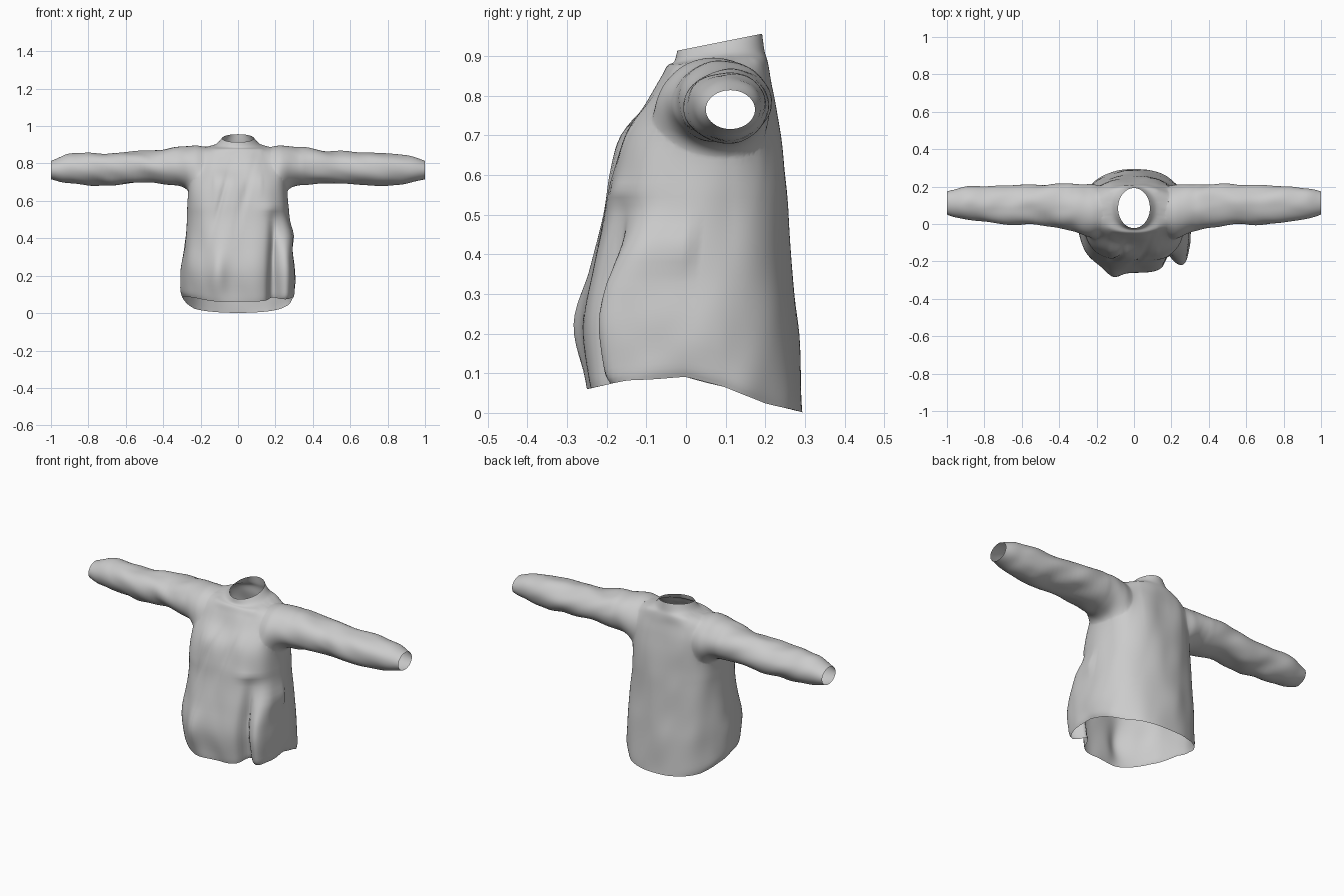
import bpy, bmesh, math
from mathutils import Vector, noise

if "Cube" in bpy.data.objects:
    bpy.data.objects.remove(bpy.data.objects["Cube"])

# torso keys: level, half width, front y, back y, roundness, tilt
TORSO = [(0.00, .292, -.247, .294, 2.2, 0), (.05, .304, -.252, .291, 2.2, 0),
         (.20, .303, -.262, .283, 2.2, 0), (.35, .286, -.242, .268, 2.3, 0),
         (.50, .272, -.208, .257, 2.4, 0), (.60, .266, -.190, .247, 2.6, 0),
         (.70, .258, -.160, .238, 2.8, 0), (.78, .248, -.100, .226, 2.8, 0),
         (.84, .232, -.066, .213, 2.7, 0), (.88, .190, -.048, .206, 2.4, .04),
         (.90, .122, -.030, .198, 2.1, .12), (.935, .085, -.022, .192, 2.0, .2)]
# sleeve keys: x, top z, bottom z, front y, back y
SLEEVE = [(.12, .860, .670, -.020, .170), (.20, .898, .615, -.080, .214),
          (.25, .897, .640, -.072, .217), (.29, .893, .672, -.054, .216),
          (.36, .884, .686, -.032, .214), (.50, .866, .694, -.006, .212),
          (.65, .858, .686, -.004, .208), (.80, .855, .684, .010, .204),
          (.92, .840, .698, .026, .194), (1.0, .814, .716, .050, .174)]
HEM = [(-.30, .055), (-.25, .06), (-.15, .082), (0, .09), (.1, .065), (.2, .024), (.3, 0)]


def spline(keys, steps):
    """Catmull-Rom rows through the keys."""
    out = []
    for i in range(len(keys) - 1):
        p = [keys[max(0, min(len(keys) - 1, i + k))] for k in (-1, 0, 1, 2)]
        for s in range(steps):
            t = s / steps
            out.append([.5 * (2*b + (c-a)*t + (2*a-5*b+4*c-d)*t*t + (3*b-a-3*c+d)*t**3)
                        for a, b, c, d in zip(*p)])
    return out + [list(keys[-1])]


def lerp_table(table, v):
    v = max(table[0][0], min(table[-1][0], v))
    for (a, p), (b, q) in zip(table, table[1:]):
        if v <= b:
            return p + (q - p) * (v - a) / (b - a)
    return table[-1][1]


def bump(v, centre, width):
    return math.exp(-((v - centre) / width) ** 2)


def fade(v, lo, hi):
    t = max(0, min(1, (hi - v) / (hi - lo)))
    return t * t * (3 - 2 * t)


def loft(name, rings, start, end):
    """Closed tube through the rings, each end fanned to one point."""
    bm = bmesh.new()
    rows = [[bm.verts.new(p) for p in r] for r in rings]
    n = len(rows[0])
    for a, b in zip(rows, rows[1:]):
        for i in range(n):
            j = (i + 1) % n
            bm.faces.new((a[i], a[j], b[j], b[i]))
    for row, tip in ((rows[0], start), (rows[-1], end)):
        t = bm.verts.new(tip)
        for i in range(n):
            bm.faces.new((row[i], row[(i + 1) % n], t))
    bmesh.ops.recalc_face_normals(bm, faces=bm.faces)
    me = bpy.data.meshes.new(name)
    bm.to_mesh(me)
    bm.free()
    ob = bpy.data.objects.new(name, me)
    bpy.context.collection.objects.link(ob)
    return ob


def torso_ring(key, n=144):
    lev, hw, yf, yb, rnd, tilt = key
    cy, hd = (yf + yb) / 2, (yb - yf) / 2
    pts = []
    for i in range(n):
        a = 2 * math.pi * (i + .5) / n
        c, s = math.cos(a), math.sin(a)
        x0 = x = hw * math.copysign(abs(c) ** (2 / rnd), c)
        y = cy + hd * math.copysign(abs(s) ** (2 / rnd), s)
        if s < 0:
            low = fade(lev, .30, .56)
            front = min(1, -s * 3)
            # deep fold and loose flap on one side, belly bulge on the other
            y += low * front * (.045 * bump(x0, .185, .022) - .058 * bump(x0, .255, .034))
            x += low * front * .016 * bump(x0, .27, .04)
            y -= front * .034 * bump(x0, -.11, .05) * bump(lev, .2, .14)
            # pocket top edge and side pucker
            y -= front * .014 * bump(x0, .19, .06) * bump(lev, .56, .025)
            x += .014 * bump(x0, .28, .03) * bump(lev, .42, .05)
            # pleats down the chest
            for px, h in ((-.09, .012), (.03, .010)):
                y += front * h * bump(x0 - (lev - .6) * .27, px, .014) * bump(lev, .62, .14)
        z = lev + lerp_table(HEM, y) * max(0, 1 - lev / .35) + tilt * (y - cy)
        pts.append((x, y, z))
    return pts


def sleeve_ring(key, side, n=56):
    x, zt, zb, yf, yb = key
    return [(side * x, (yf + yb) / 2 + (yb - yf) / 2 * math.cos(2 * math.pi * i / n),
             (zt + zb) / 2 + (zt - zb) / 2 * math.sin(2 * math.pi * i / n)) for i in range(n)]


# body and collar
garment = loft("jacket", [torso_ring(k) for k in spline(TORSO, 5)], (0, 0, -.3), (0, .085, 1.15))

# sleeves, merged into the body
sleeves = []
for side in (1, -1):
    sl = loft("sleeve", [sleeve_ring(k, side) for k in spline(SLEEVE, 6)],
              (side * .09, .08, .77), (side * 1.15, .11, .765))
    mod = garment.modifiers.new("join_sleeve", 'BOOLEAN')
    mod.operation, mod.solver, mod.object = 'UNION', 'EXACT', sl
    sleeves.append(sl)
bpy.context.view_layer.update()
dg = bpy.context.evaluated_depsgraph_get()
merged = bpy.data.meshes.new_from_object(garment.evaluated_get(dg))
garment.modifiers.clear()
garment.data = merged
for sl in sleeves:
    bpy.data.objects.remove(sl)

# open the hem, neck and cuffs, then blend the armholes
bm = bmesh.new()
bm.from_mesh(merged)
tips = [v for v in bm.verts if v.co.z < -.1 or v.co.z > 1.05 or abs(v.co.x) > 1.08]
bmesh.ops.delete(bm, geom=tips, context='VERTS')
bmesh.ops.triangulate(bm, faces=[f for f in bm.faces if len(f.verts) > 4])
seam = [v for v in bm.verts if .13 < abs(v.co.x) < .34 and .57 < v.co.z < .92 and not v.is_boundary]
for _ in range(14):
    bmesh.ops.smooth_vert(bm, verts=seam, factor=.5, use_axis_x=True, use_axis_y=True, use_axis_z=True)

# cloth wrinkles
bm.normal_update()
moves = []
for v in bm.verts:
    p = v.co
    arm = 1 - fade(abs(p.x), .25, .38)
    body = noise.noise(Vector((p.x * 9 + p.z * 2, p.y * 8, p.z * 4)))
    slv = noise.noise(Vector((p.x * 9 + p.z * 7, p.y * 12, p.z * 9 + 5)))
    amp = .010 * fade(p.z, .84, .9) * (1 - arm)
    hold = fade(abs(p.x), .9, 1.0)
    moves.append((v, v.normal * (body * amp + slv * .011 * arm * hold)))
for v, d in moves:
    v.co += d
for f in bm.faces:
    f.smooth = True
bm.to_mesh(merged)
bm.free()
